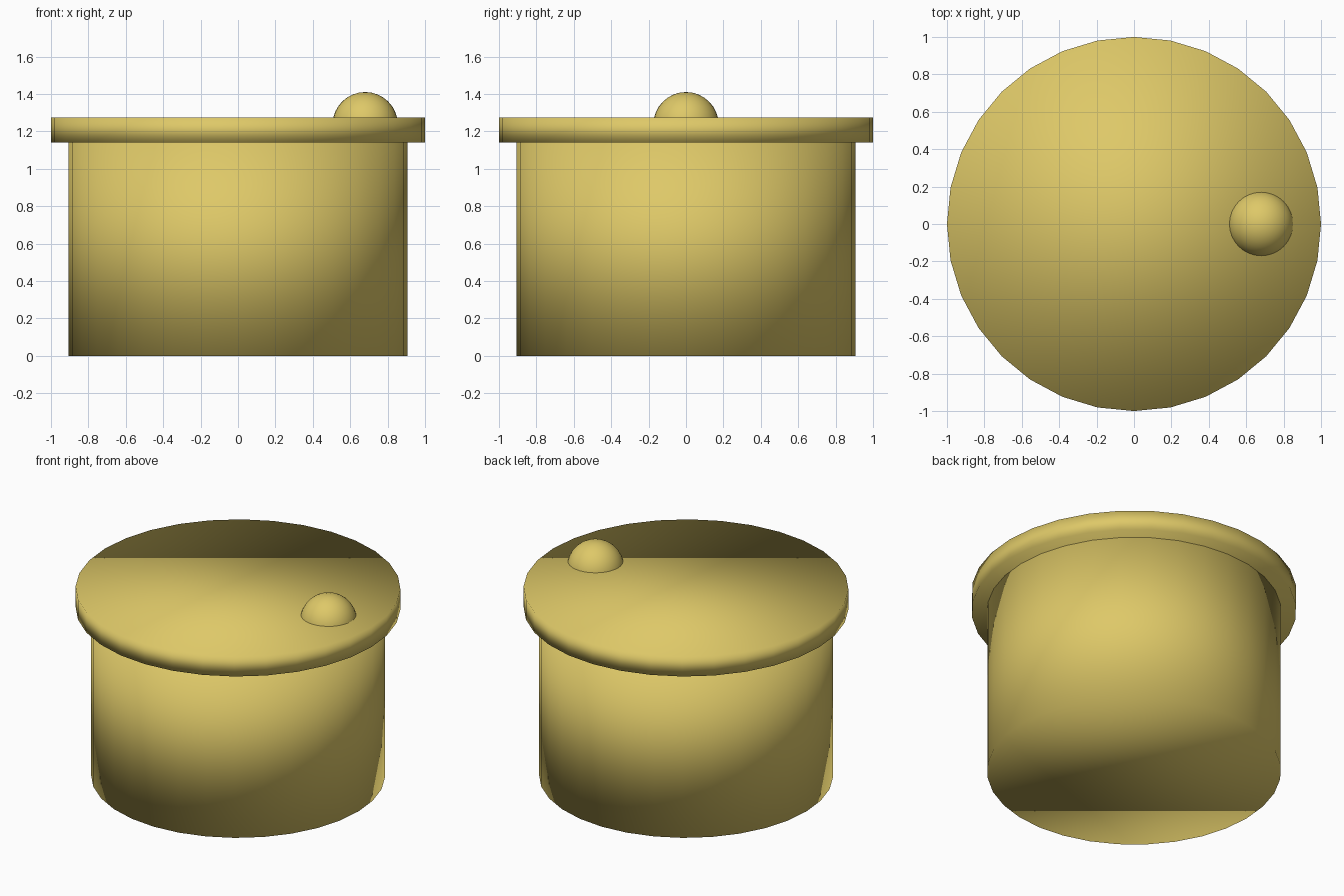
import bpy

cube = bpy.data.objects.get("Cube")
if cube:
    bpy.data.objects.remove(cube, do_unlink=True)

# Single golden colour
gold = bpy.data.materials.new("golden yellow")
gold.use_nodes = True
colour = (0.73, 0.58, 0.138, 1.0)
gold.diffuse_color = colour
gold.node_tree.nodes["Principled BSDF"].inputs["Base Color"].default_value = colour


def finish(name):
    """Name, colour and smooth the part just added, caps included."""
    part = bpy.context.object
    part.name = name
    part.data.name = name
    part.data.materials.append(gold)
    bpy.ops.object.shade_smooth()
    return part


def drum(name, radius, bottom, top):
    bpy.ops.mesh.primitive_cylinder_add(
        vertices=32, radius=radius, depth=top - bottom,
        end_fill_type='NGON', location=(0, 0, (bottom + top) / 2))
    return finish(name)


# Round body and overhanging lid
drum("pot_body", 0.905, 0.0, 1.145)
drum("lid", 1.0, 1.14, 1.275)

# Ball knob, half sunk into the lid near its +x edge
bpy.ops.mesh.primitive_uv_sphere_add(
    segments=32, ring_count=16, radius=0.175, location=(0.68, 0, 1.235))
finish("lid_knob")
